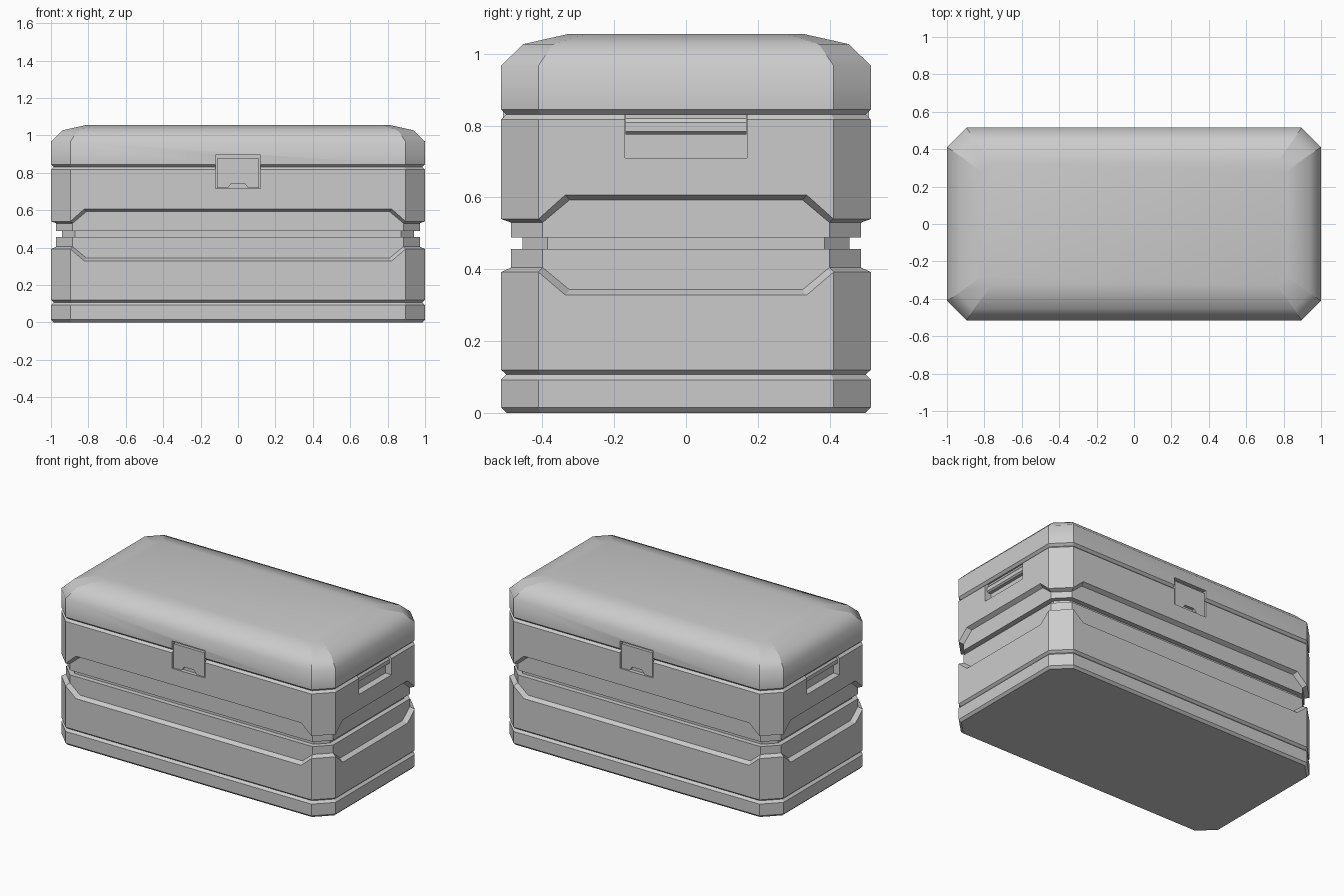
import bpy, bmesh
from mathutils import Vector

if "Cube" in bpy.data.objects:
    bpy.data.objects.remove(bpy.data.objects["Cube"])

HX, HY, CH = 1.0, 0.515, 0.104   # half sizes and corner chamfer


def ring_points(off, chamfer=None, z=0.0, zmid=None):
    """Eight-sided ring; with zmid every long side gets a raised/lowered middle."""
    c = CH - 0.586 * off if chamfer is None else chamfer
    x, y = HX - off, HY - off
    a, b, n = x - c, y - c, 0.075
    if zmid is None:
        return [(-a, -y, z), (a, -y, z), (x, -b, z), (x, b, z),
                (a, y, z), (-a, y, z), (-x, b, z), (-x, -b, z)]
    m, p, q = zmid, a - n, b - n
    return [(-a, -y, z), (-p, -y, m), (p, -y, m), (a, -y, z),
            (x, -b, z), (x, -q, m), (x, q, m), (x, b, z),
            (a, y, z), (p, y, m), (-p, y, m), (-a, y, z),
            (-x, b, z), (-x, q, m), (-x, -q, m), (-x, -b, z)]


def finish(name, bm):
    bmesh.ops.recalc_face_normals(bm, faces=bm.faces)
    me = bpy.data.meshes.new(name)
    bm.to_mesh(me)
    bm.free()
    ob = bpy.data.objects.new(name, me)
    bpy.context.collection.objects.link(ob)
    return ob


def loft(name, rings, smooth_above=None):
    bm = bmesh.new()
    loops = [[bm.verts.new(p) for p in r] for r in rings]
    n = len(loops[0])
    for r0, r1 in zip(loops, loops[1:]):
        for i in range(n):
            j = (i + 1) % n
            bm.faces.new((r0[i], r0[j], r1[j], r1[i]))
    bm.faces.new(loops[0][::-1])
    bm.faces.new(loops[-1])
    if smooth_above is not None:
        for f in bm.faces:
            f.smooth = f.calc_center_median().z > smooth_above
        for e in bm.edges:
            z0, z1 = (v.co.z for v in e.verts)
            # corner edges and the lower rim stay crisp
            e.smooth = abs(z0 - z1) < 1e-5 and z0 > smooth_above + 0.05
    return finish(name, bm)


def extrude_profile(name, pts, vec):
    bm = bmesh.new()
    f = bm.faces.new([bm.verts.new(p) for p in pts])
    r = bmesh.ops.extrude_face_region(bm, geom=[f])
    bmesh.ops.translate(bm, vec=Vector(vec),
                        verts=[v for v in r['geom'] if isinstance(v, bmesh.types.BMVert)])
    return finish(name, bm)


def box(name, x0, x1, y0, y1, z0, z1):
    return extrude_profile(name, [(x0, y0, z0), (x1, y0, z0), (x1, y1, z0), (x0, y1, z0)],
                           (0, 0, z1 - z0))


def cut(target, cutter):
    m = target.modifiers.new("cut", 'BOOLEAN')
    m.operation, m.solver, m.object = 'DIFFERENCE', 'EXACT', cutter
    bpy.context.view_layer.objects.active = target
    bpy.ops.object.modifier_apply(modifier=m.name)


# Case body: foot band, lower band, waist groove, upper band
profile = [(0.015, 0, 0), (0, 0.015, 0.015), (0, 0.092, 0.092), (0.015, 0.107, 0.107),
           (0, 0.12, 0.12), (0, 0.392, 0.328), (0.028, 0.405, 0.343),
           (0.028, 0.457, 0.457), (0.06, 0.457, 0.457), (0.06, 0.488, 0.488),
           (0.028, 0.488, 0.488), (0.028, 0.53, 0.593), (0, 0.54, 0.607),
           (0, 0.817, 0.817), (0.015, 0.831, 0.831)]
body = loft("case_body", [ring_points(o, None, z, m) for o, z, m in profile])

# Lid with rounded top
lid = loft("lid", [ring_points(0.015, None, 0.831), ring_points(0, None, 0.845),
                   ring_points(0, None, 0.967), ring_points(0.062, 0.083, 1.027),
                   ring_points(0.187, 0.05, 1.055)], smooth_above=0.85)

for s, side in ((-1, "front"), (1, "back")):
    # Latch recess, plate and small bottom tab
    c = box("latch_cutter", -0.12, 0.12, s * 0.49, s * 0.6, 0.715, 0.895)
    cut(body, c)
    cut(lid, c)
    bpy.data.objects.remove(c)
    plate = [(-0.112, 0.718), (-0.055, 0.718), (-0.035, 0.743), (0.035, 0.743),
             (0.055, 0.718), (0.112, 0.718), (0.112, 0.877), (-0.112, 0.877)]
    extrude_profile(side + "_latch", [(x, s * 0.485, z) for x, z in plate], (0, s * 0.024, 0))

for s, side in ((-1, "left"), (1, "right")):
    # Grip recess and grip bar
    c = box("grip_cutter", s * 0.955, s * 1.1, -0.17, 0.17, 0.71, 0.8315)
    cut(body, c)
    bpy.data.objects.remove(c)
    grip = [(0.95, 0.775), (0.975, 0.775), (0.985, 0.783), (0.985, 0.808),
            (0.975, 0.82), (0.975, 0.831), (0.95, 0.831)]
    extrude_profile(side + "_grip", [(s * x, -0.169, z) for x, z in grip], (0, 0.338, 0))
